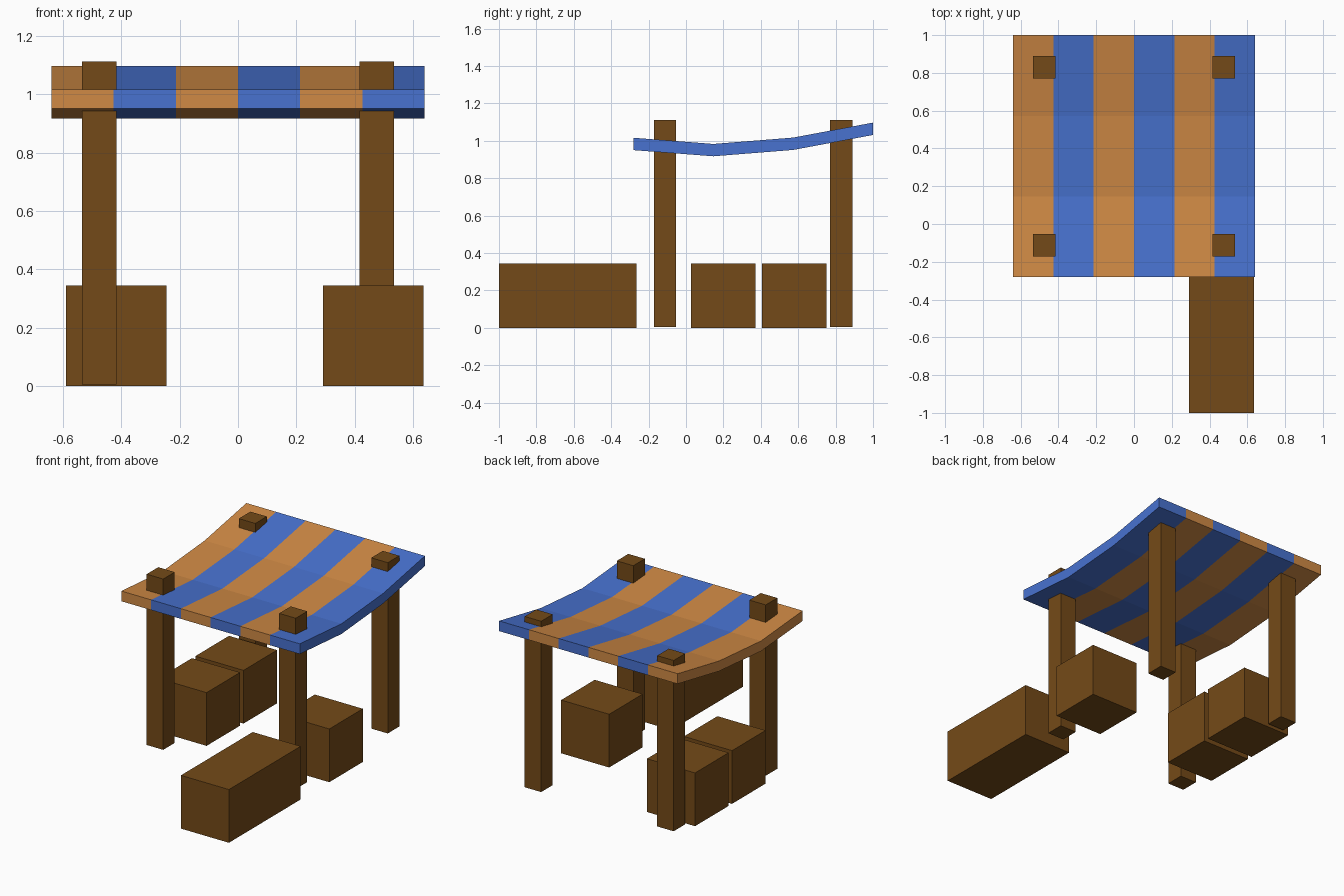
import bpy, bmesh

if "Cube" in bpy.data.objects:
    bpy.data.objects.remove(bpy.data.objects["Cube"])


def srgb(r, g, b):
    lin = lambda c: c / 12.92 if c <= 0.04045 else ((c + 0.055) / 1.055) ** 2.4
    return [lin(c / 255) for c in (r, g, b)] + [1.0]


def material(name, rgb):
    m = bpy.data.materials.new(name)
    m.diffuse_color = srgb(*rgb)
    m.use_nodes = True
    m.node_tree.nodes["Principled BSDF"].inputs["Base Color"].default_value = m.diffuse_color
    return m


wood = material("wood", (116, 74, 24))
orange = material("orange_cloth", (208, 138, 69))
blue = material("blue_cloth", (72, 114, 208))


def finish(name, bm, mats):
    bmesh.ops.recalc_face_normals(bm, faces=bm.faces)
    me = bpy.data.meshes.new(name)
    bm.to_mesh(me)
    bm.free()
    for m in mats:
        me.materials.append(m)
    ob = bpy.data.objects.new(name, me)
    bpy.context.collection.objects.link(ob)
    return ob


def box(name, x0, x1, y0, y1, z0, z1):
    bm = bmesh.new()
    bmesh.ops.create_cube(bm, size=1)
    for v in bm.verts:
        v.co.x = x1 if v.co.x > 0 else x0
        v.co.y = y1 if v.co.y > 0 else y0
        v.co.z = z1 if v.co.z > 0 else z0
    return finish(name, bm, [wood])


# Four corner posts
for side, x in (("left", -0.475), ("right", 0.475)):
    for end, y in (("front", -0.113), ("back", 0.83)):
        box(f"{end}_{side}_post", x - 0.059, x + 0.059, y - 0.059, y + 0.059, 0.005, 1.112)

# Crates and the long bench crate
H = 0.345
box("left_front_crate", -0.59, -0.245, 0.028, 0.371, 0, H)
box("left_back_crate", -0.59, -0.245, 0.406, 0.75, 0, H)
box("right_crate", 0.291, 0.635, 0.028, 0.371, 0, H)
box("long_crate", 0.291, 0.635, -1.0, -0.265, 0, H)

# Sagging striped canopy: closed profile swept across six stripes
top = [(-0.281, 1.016), (0.146, 0.983), (0.573, 1.017), (1.0, 1.097)]
T, W, N = 0.066, 0.64, 6
profile = top + [(y, z - T) for y, z in reversed(top)]
n = len(profile)
bm = bmesh.new()
rings = [[bm.verts.new((-W + 2 * W * i / N, y, z)) for y, z in profile] for i in range(N + 1)]
for i in range(N):
    for j in range(n):
        k = (j + 1) % n
        f = bm.faces.new((rings[i][j], rings[i][k], rings[i + 1][k], rings[i + 1][j]))
        f.material_index = i % 2
# Side edges of the cloth
for ring, mat in ((rings[0], 0), (rings[-1], 1)):
    for j in range(len(top) - 1):
        f = bm.faces.new((ring[j], ring[j + 1], ring[n - 2 - j], ring[n - 1 - j]))
        f.material_index = mat
finish("canopy", bm, [orange, blue])
